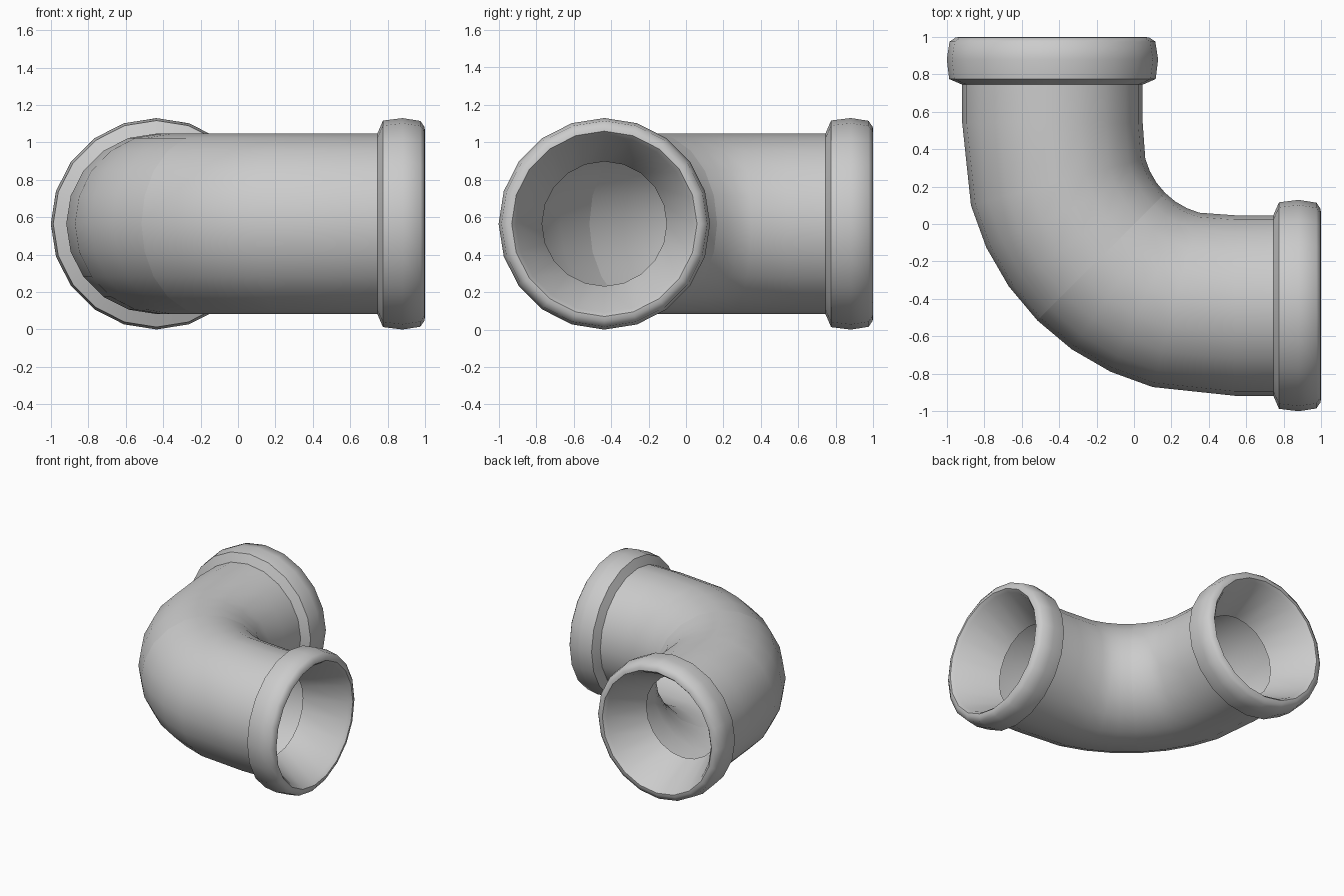
import bpy, bmesh
from math import sin, cos, pi, radians
from mathutils import Vector

SIDES = 20
AXIS = -0.436     # offset of each straight run from the middle
HEIGHT = 0.565    # height of the pipe axis
TUBE_R = 0.4825
BEND_C = 0.455    # centre of the bend, same in x and y
BEND_R = BEND_C - AXIS

cube = bpy.data.objects.get("Cube")
if cube:
    bpy.data.objects.remove(cube, do_unlink=True)

grey = bpy.data.materials.new("pipe_grey")
grey.use_nodes = True
colour = (0.6, 0.6, 0.6, 1)
grey.diffuse_color = colour
grey.node_tree.nodes["Principled BSDF"].inputs["Base Color"].default_value = colour


def ring(bm, centre, across, radius, swap):
    """Circle of vertices spanned by the given direction and z."""
    verts = []
    for i in range(SIDES):
        a = 2 * pi * i / SIDES
        p = centre + across * radius * cos(a) + Vector((0, 0, radius * sin(a)))
        if swap:
            p.x, p.y = p.y, p.x
        verts.append(bm.verts.new(p))
    return verts


def loft(name, sections, swap):
    """Skin the rings; swap mirrors the part over the diagonal x = y."""
    bm = bmesh.new()
    rings = [ring(bm, c, d, r, swap) for c, d, r in sections]
    for a, b in zip(rings, rings[1:]):
        for i in range(SIDES):
            j = (i + 1) % SIDES
            quad = [a[i], a[j], b[j], b[i]]
            bm.faces.new(quad if swap else quad[::-1])
    mesh = bpy.data.meshes.new(name)
    bm.to_mesh(mesh)
    bm.free()
    mesh.materials.append(grey)
    obj = bpy.data.objects.new(name, mesh)
    bpy.context.collection.objects.link(obj)
    bpy.ops.object.select_all(action='DESELECT')
    obj.select_set(True)
    bpy.context.view_layer.objects.active = obj
    bpy.ops.object.shade_smooth_by_angle(angle=radians(55))
    return obj


def straight(y, radius):
    return Vector((AXIS, y, HEIGHT)), Vector((1, 0, 0)), radius


def bend(degrees):
    a = radians(degrees)
    across = Vector((cos(a), sin(a), 0))
    return Vector((BEND_C, BEND_C, HEIGHT)) - across * BEND_R, across, TUBE_R


# Half of the tube: from the bend's middle out to the collar
tube = [bend(d) for d in (45, 35, 25, 15)]
tube += [straight(y, TUBE_R) for y in (0.54, 0.745)]

# Collar: step, rounded outside, lip, then the funnel inside
collar = [straight(y, r) for y, r in (
    (0.745, TUBE_R), (0.775, 0.552), (0.88, 0.565), (0.975, 0.55),
    (0.997, 0.518), (1.0, 0.495), (0.975, 0.473), (0.66, 0.333))]

for prefix, swap in (("back", False), ("left", True)):
    loft(prefix + "_tube_half", tube, swap)
    loft(prefix + "_collar", collar, swap)
